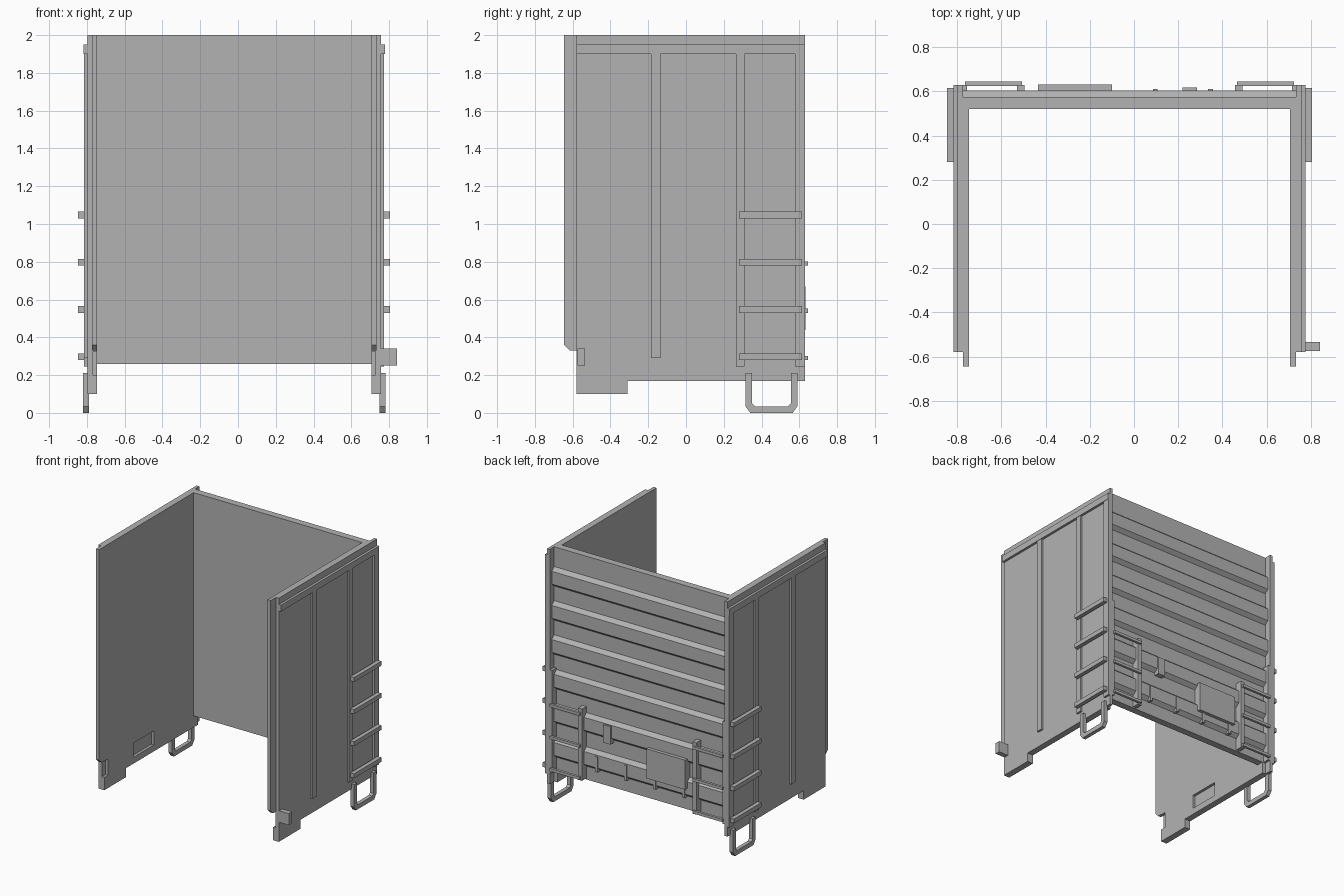
import bpy, bmesh
from mathutils import Vector

cube = bpy.data.objects.get("Cube")
if cube:
    bpy.data.objects.remove(cube, do_unlink=True)

grey = bpy.data.materials.new("grey_plastic")
grey.use_nodes = True
grey.diffuse_color = (0.45, 0.45, 0.45, 1)
grey.node_tree.nodes["Principled BSDF"].inputs["Base Color"].default_value = (0.45, 0.45, 0.45, 1)

CX = -0.02  # body centre line


def prism(name, profile, x0, x1, side=1):
    """Extrude a (y, z) profile between two x distances from the centre line."""
    bm = bmesh.new()
    face = bm.faces.new([bm.verts.new((CX + side * x0, y, z)) for y, z in profile])
    ext = bmesh.ops.extrude_face_region(bm, geom=[face])
    moved = [v for v in ext["geom"] if isinstance(v, bmesh.types.BMVert)]
    bmesh.ops.translate(bm, verts=moved, vec=Vector((side * (x1 - x0), 0, 0)))
    bmesh.ops.recalc_face_normals(bm, faces=bm.faces)
    mesh = bpy.data.meshes.new(name)
    bm.to_mesh(mesh)
    bm.free()
    mesh.materials.append(grey)
    obj = bpy.data.objects.new(name, mesh)
    bpy.context.collection.objects.link(obj)
    return obj


def box(name, x, y, z, side=1):
    return prism(name, [(y[0], z[0]), (y[1], z[0]), (y[1], z[1]), (y[0], z[1])], x[0], x[1], side)


def cut(obj, cutter):
    mod = obj.modifiers.new("cut", "BOOLEAN")
    mod.operation = "DIFFERENCE"
    mod.solver = "EXACT"
    mod.object = cutter
    bpy.context.view_layer.objects.active = obj
    bpy.ops.object.modifier_apply(modifier=mod.name)
    bpy.data.objects.remove(cutter, do_unlink=True)


foot = [(-0.58, 0.1), (-0.31, 0.1), (-0.31, 0.17)]
outer_profile = foot + [(0.63, 0.17), (0.63, 2), (-0.58, 2)]
liner_profile = foot + [(0.575, 0.17), (0.575, 2), (-0.645, 2), (-0.645, 0.36),
                        (-0.615, 0.33), (-0.58, 0.33)]
# Step loop: outer U, then inner U
loop_profile = [(0.315, 0.21), (0.315, 0.035), (0.34, 0), (0.565, 0), (0.59, 0.035), (0.59, 0.21),
                (0.555, 0.21), (0.555, 0.05), (0.54, 0.035), (0.365, 0.035), (0.35, 0.05), (0.35, 0.21)]
rung_heights = [0.28 + 0.25 * i for i in range(4)]

for side, label in ((1, "left"), (-1, "right")):
    # Side wall in two layers, with recesses in the inner one
    prism(label + "_wall", outer_profile, 0.754, 0.778, side)
    liner = prism(label + "_wall_liner", liner_profile, 0.727, 0.754, side)
    cut(liner, box("slot_cutter", (0.7, 0.748), (-0.22, 0.03), (0.22, 0.33), side))
    cut(liner, box("notch_cutter", (0.7, 0.748), (-0.6, -0.535), (0.2, 0.325), side))

    # Raised trim on the outside
    box(label + "_top_rail", (0.778, 0.797), (-0.58, 0.63), (1.9, 1.95), side)
    for name, y, low in (("centre_rib", (-0.185, -0.135), 0.29),
                         ("ladder_rib", (0.265, 0.31), 0.245),
                         ("corner_rib", (0.577, 0.63), 0.245)):
        box(f"{label}_{name}", (0.778, 0.794), y, (low, 1.9), side)

    # Side ladder and step loop
    for i, z in enumerate(rung_heights):
        box(f"{label}_rung_{i}", (0.794, 0.826), (0.28, 0.615), (z, z + 0.035), side)
    prism(label + "_step_loop", loop_profile, 0.77, 0.8, side)

    # End ladder on the back
    box(label + "_end_stile", (0.476, 0.51), (0.575, 0.63), (0.27, 0.83), side)
    box(label + "_corner_stile", (0.735, 0.754), (0.575, 0.63), (0.26, 1.06), side)
    for i, z in enumerate(rung_heights[:3]):
        box(f"{label}_end_rung_{i}", (0.487, 0.745), (0.625, 0.645), (z, z + 0.022), side)

# Back wall with sloped horizontal ribs
box("back_wall", (-0.754, 0.754), (0.52, 0.575), (0.26, 2))
for i in range(6):
    t = 1.85 - 0.266 * i
    prism(f"back_rib_{i}", [(0.57, t), (0.605, t - 0.03), (0.605, t - 0.13), (0.57, t - 0.16)],
          -0.754, 0.754)

# Plates and strips on the back
box("large_back_plate", (-0.415, -0.08), (0.575, 0.632), (0.44, 0.67))
box("small_back_plate", (0.24, 0.305), (0.575, 0.617), (0.61, 0.75))
for i in range(4):
    x = 0.355 - 0.25 * i
    box(f"back_strip_{i}", (x, x + 0.022), (0.575, 0.612), (0.36, 0.48))

# Bracket near the front of one side
box("front_bracket", (0.778, 0.861), (-0.575, -0.535), (0.25, 0.34))
